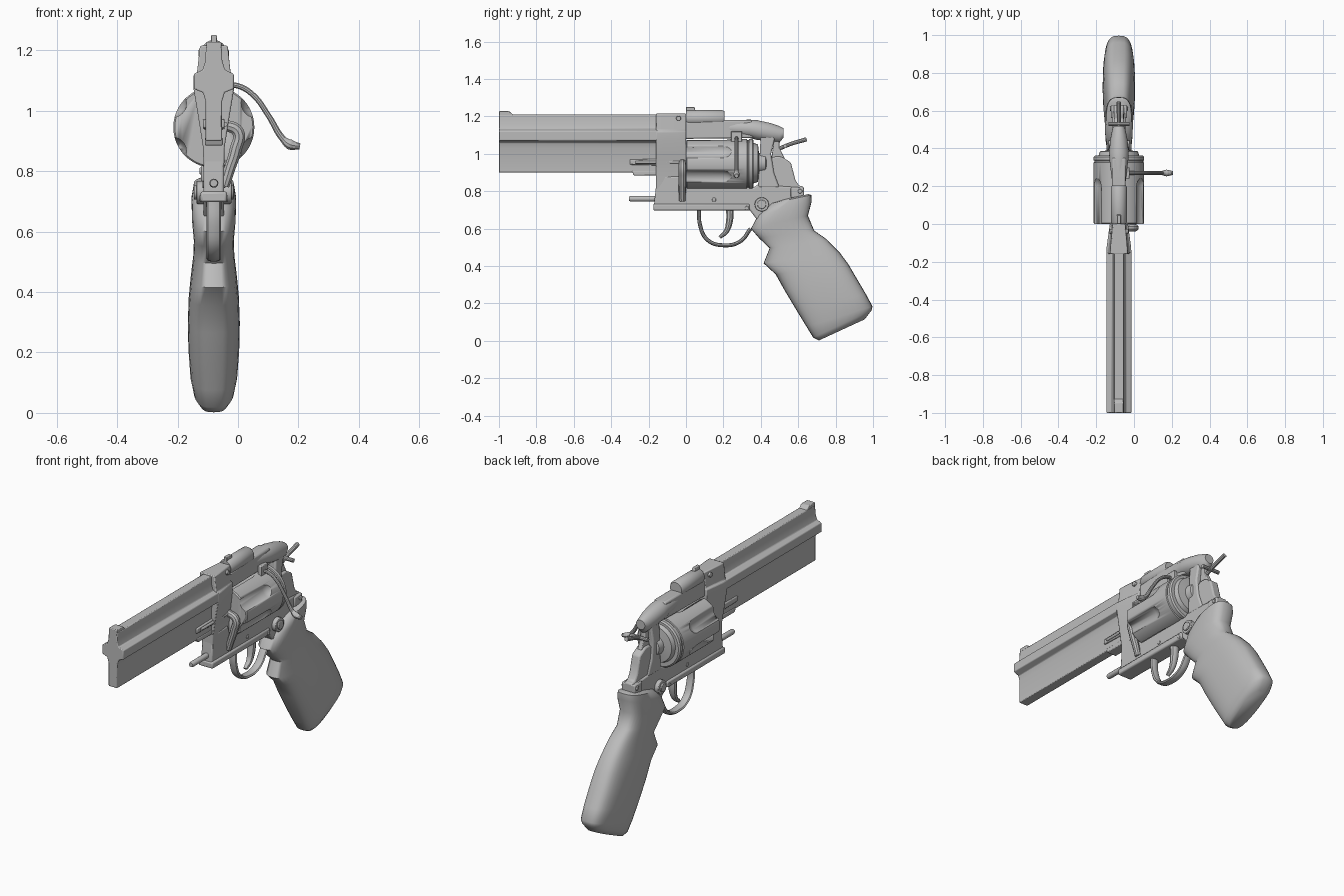
import bpy, bmesh, math
from mathutils import Vector

CX = -0.08  # centre plane of the body
steel = bpy.data.materials.new("grey steel")
steel.diffuse_color = (0.5, 0.5, 0.5, 1)


def finish(ob, bevel=0.0, angle=35, segs=2):
    ob.data.materials.clear()
    ob.data.materials.append(steel)
    bpy.ops.object.select_all(action='DESELECT')
    bpy.context.view_layer.objects.active = ob
    ob.select_set(True)
    if bevel:
        m = ob.modifiers.new("bevel", 'BEVEL')
        m.width, m.segments, m.limit_method = bevel, segs, 'ANGLE'
        m.angle_limit = math.radians(30)
    bpy.ops.object.shade_smooth_by_angle(angle=math.radians(angle))
    return ob


def loft(name, rings, bevel=0.0, angle=35):
    """Skin a list of closed rings and cap both ends."""
    bm = bmesh.new()
    vs = [[bm.verts.new(p) for p in r] for r in rings]
    n = len(vs[0])
    for a, b in zip(vs, vs[1:]):
        for i in range(n):
            bm.faces.new((a[i], a[(i + 1) % n], b[(i + 1) % n], b[i]))
    bm.faces.new(vs[0])
    bm.faces.new(vs[-1])
    bmesh.ops.recalc_face_normals(bm, faces=bm.faces)
    me = bpy.data.meshes.new(name)
    bm.to_mesh(me)
    bm.free()
    ob = bpy.data.objects.new(name, me)
    bpy.context.collection.objects.link(ob)
    return finish(ob, bevel, angle)


def plate(name, pts, half, bevel=0.008, cx=CX):
    """Side outline in (y, z) given thickness across x."""
    return loft(name, [[(cx + s * half, y, z) for y, z in pts] for s in (-1, 1)], bevel)


def section(name, half_pts, stations, bevel=0.006):
    """Mirrored (x, z) cross-section run along y; stations are (y, x scale)."""
    full = half_pts + [(-x, z) for x, z in reversed(half_pts)]
    return loft(name, [[(CX + x * s, y, z) for x, z in full] for y, s in stations], bevel)


def turned(name, prof, axis, centre, n=32, bevel=0.0):
    """Stack of (position, radius) circles along the x or y axis."""
    rings = []
    for t, r in prof:
        ring = []
        for i in range(n):
            a = math.tau * i / n
            u, v = r * math.cos(a), r * math.sin(a)
            ring.append((t, centre[0] + u, centre[1] + v) if axis == 'x'
                        else (centre[0] + u, t, centre[1] + v))
        rings.append(ring)
    return loft(name, rings, bevel)


def tube(name, pts, radius, flat=1.0, cx=None):
    """Smooth rod through points (x, y, z, radius factor)."""
    cu = bpy.data.curves.new(name, 'CURVE')
    cu.dimensions, cu.bevel_depth, cu.bevel_resolution = '3D', radius, 3
    cu.use_fill_caps, cu.resolution_u = True, 6
    sp = cu.splines.new('BEZIER')
    sp.bezier_points.add(len(pts) - 1)
    for bp, p in zip(sp.bezier_points, pts):
        bp.co, bp.radius = p[:3], p[3]
        bp.handle_left_type = bp.handle_right_type = 'AUTO'
    ob = bpy.data.objects.new(name, cu)
    bpy.context.collection.objects.link(ob)
    bpy.ops.object.select_all(action='DESELECT')
    bpy.context.view_layer.objects.active = ob
    ob.select_set(True)
    bpy.ops.object.convert(target='MESH')
    ob = bpy.context.view_layer.objects.active
    for v in ob.data.vertices if cx is not None else []:
        v.co.x = cx + (v.co.x - cx) * flat
    return finish(ob)


# Barrel: tall rib, side flanges and lower blade
section("barrel", [(0.026, 1.21), (0.028, 1.165), (0.037, 1.135), (0.066, 1.122), (0.066, 1.072),
                   (0.036, 1.06), (0.027, 1.03), (0.027, 0.90)], [(-1, 1), (-0.15, 1)], 0.004)
plate("front_sight", [(-1, 1.2), (-1, 1.228), (-0.945, 1.228), (-0.925, 1.21), (-0.925, 1.2)], 0.025, 0.004)
plate("barrel_underlug", [(-0.29, 0.91), (-0.28, 0.885), (-0.14, 0.885), (-0.14, 0.91)], 0.03, 0.004)

# Frame: front block, lower rail, top strap
section("frame_front", [(0.046, 1.215), (0.056, 1.125), (0.067, 1.12), (0.067, 1.07), (0.052, 0.98),
                        (0.036, 0.88), (0.032, 0.72)], [(-0.16, 1), (-0.12, 0.96), (0.0, 0.72)], 0.008)
plate("lower_frame", [(-0.17, 0.70), (-0.17, 0.735), (-0.155, 0.88), (-0.02, 0.88), (0.0, 0.82),
                      (0.36, 0.82), (0.42, 0.86), (0.47, 0.83), (0.62, 0.82), (0.63, 0.77),
                      (0.5, 0.66), (0.4, 0.62), (0.34, 0.70)], 0.034)
plate("bottom_rail", [(-0.175, 0.697), (-0.175, 0.733), (0.34, 0.733), (0.34, 0.697)], 0.044)
plate("top_strap", [(-0.02, 1.08), (-0.02, 1.17), (0.21, 1.18), (0.35, 1.18), (0.36, 1.085)], 0.036)
turned("rear_sight_tube", [(0.0, 0.036), (0.01, 0.042), (0.195, 0.042), (0.205, 0.036)], 'y', (CX, 1.192))
plate("rear_sight_blade", [(0.0, 1.2), (0.0, 1.25), (0.045, 1.25), (0.06, 1.2)], 0.01, 0.003)
turned("strap_pin", [(CX - 0.05, 0.013), (CX + 0.05, 0.013)], 'x', (-0.04, 1.19), 16, 0.003)

# Rounded housing over the hammer, tapering rearward
rings = []
for y, top, bottom, hw in [(0.21, 1.178, 1.10, 0.034), (0.34, 1.183, 1.085, 0.05), (0.38, 1.18, 1.075, 0.052),
                           (0.45, 1.165, 1.065, 0.045), (0.50, 1.148, 1.06, 0.035), (0.52, 1.137, 1.085, 0.028)]:
    m, h = (top + bottom) / 2, (top - bottom) / 2
    rings.append([(CX + hw * math.cos(a), y, m + h * math.sin(a)) for a in [math.tau * i / 24 for i in range(24)]])
loft("hammer_housing", rings)
plate("recoil_shield", [(0.385, 0.82), (0.40, 1.11), (0.48, 1.11), (0.455, 1.0), (0.47, 0.90), (0.50, 0.82)], 0.036)
plate("rear_frame", [(0.42, 0.78), (0.43, 0.95), (0.47, 0.985), (0.51, 0.985), (0.56, 0.955), (0.572, 0.91),
                     (0.585, 0.86), (0.605, 0.83), (0.63, 0.825), (0.63, 0.76)], 0.026)
plate("frame_tang", [(0.56, 0.765), (0.56, 0.82), (0.63, 0.82), (0.63, 0.765)], 0.042, 0.006)

# Hammer with spur and cross bar
plate("hammer", [(0.455, 0.96), (0.47, 1.08), (0.50, 1.07), (0.50, 1.03), (0.53, 0.97)], 0.014, 0.004)
tube("hammer_spur", [(CX, 0.48, 1.02, 1), (CX, 0.56, 1.053, 1), (CX, 0.645, 1.078, 1.1)], 0.011)
tube("hammer_bar", [(CX - 0.055, 0.53, 1.043, 1), (CX + 0.055, 0.53, 1.043, 1)], 0.011)

# Fluted cylinder with back ring and hub
drum = turned("cylinder", [(0.0, 0.129), (0.006, 0.134), (0.325, 0.134), (0.328, 0.129), (0.335, 0.129),
                           (0.338, 0.134), (0.355, 0.134), (0.362, 0.126)], 'y', (CX, 0.945), 72)
for i in range(6):
    a = math.radians(30 + 60 * i)
    cutter = turned("flute_cutter", [(-0.05, 0.048), (0.20, 0.048), (0.225, 0.041), (0.245, 0.025), (0.25, 0.008)],
                    'y', (CX + 0.16 * math.cos(a), 0.945 + 0.16 * math.sin(a)), 24)
    cutter.hide_render = True
    cutter.hide_set(True)
    m = drum.modifiers.new("flute", 'BOOLEAN')
    m.operation, m.object, m.solver = 'DIFFERENCE', cutter, 'EXACT'
    bpy.context.view_layer.objects.active = drum
    bpy.ops.object.modifier_move_to_index(modifier=m.name, index=i)
turned("cylinder_hub", [(0.35, 0.112), (0.385, 0.10), (0.39, 0.055), (0.425, 0.05), (0.43, 0.04)],
       'y', (CX, 0.95))

# Swing-out crane, ejector shroud and lower rod
tube("crane", [(-0.05, -0.02, 0.955, 1), (0.0, -0.02, 0.93, 1.1), (-0.008, -0.02, 0.87, 1.1),
               (-0.03, -0.02, 0.80, 1), (-0.045, -0.02, 0.75, 0.9)], 0.019)
plate("ejector_shroud", [(-0.30, 0.942), (-0.30, 0.97), (-0.02, 0.975), (-0.02, 0.935)], 0.036, 0.005)
turned("ejector_rod", [(-0.27, 0.008), (0.0, 0.008)], 'y', (CX + 0.037, 0.955), 12)
turned("lower_rod", [(-0.305, 0.012), (-0.295, 0.015), (-0.16, 0.015)], 'y', (CX, 0.76), 16)

# Side lever that reaches out to the right
tube("side_lever", [(CX + 0.04, 0.27, 1.085, 1), (0.0, 0.27, 1.082, 1), (0.05, 0.27, 1.052, 1), (0.10, 0.27, 0.985, 1),
                    (0.15, 0.27, 0.905, 1.2), (0.172, 0.27, 0.888, 1.9), (0.205, 0.27, 0.882, 1.1)], 0.0095)
tube("lever_pivot", [(-0.03, 0.20, 1.045, 1), (-0.03, 0.34, 1.045, 1)], 0.014)
plate("lever_mount", [(0.24, 1.03), (0.24, 1.12), (0.30, 1.12), (0.30, 1.03)], 0.012, 0.004, -0.035)

# Trigger guard and trigger
tube("trigger_guard", [(CX, 0.07, 0.715, 1), (CX, 0.075, 0.62, 1), (CX, 0.115, 0.54, 1), (CX, 0.20, 0.511, 1),
                       (CX, 0.29, 0.532, 1), (CX, 0.345, 0.60, 1)], 0.011, 2.2, CX)
tube("trigger", [(CX, 0.235, 0.72, 1.4), (CX, 0.232, 0.64, 1.2), (CX, 0.215, 0.585, 0.9), (CX, 0.18, 0.553, 0.6)],
     0.016, 1.2, CX)

# Screws through the frame
for y, z, r, h in [(0.405, 0.73, 0.038, 0.058), (0.405, 0.73, 0.024, 0.066), (0.15, 0.755, 0.011, 0.038),
                   (0.325, 0.71, 0.011, 0.047), (0.61, 0.80, 0.012, 0.047)]:
    turned("frame_screw", [(CX - h, r), (CX + h, r)], 'x', (y, z), 20, 0.003)

# Grip: rounded sections, front point / back point / half width
grip = [(0.52, 0.755, 0.655, 0.785, 0.045), (0.455, 0.735, 0.67, 0.78, 0.066), (0.385, 0.67, 0.672, 0.745, 0.074),
        (0.347, 0.60, 0.652, 0.67, 0.072), (0.39, 0.55, 0.685, 0.59, 0.066), (0.447, 0.495, 0.75, 0.545, 0.068),
        (0.415, 0.415, 0.82, 0.475, 0.077), (0.48, 0.355, 0.868, 0.41, 0.083), (0.53, 0.265, 0.915, 0.33, 0.086),
        (0.59, 0.165, 0.962, 0.25, 0.084), (0.645, 0.075, 0.997, 0.185, 0.078), (0.68, 0.018, 0.992, 0.163, 0.068),
        (0.71, 0.002, 0.955, 0.115, 0.05)]
rings = []
for fy, fz, by, bz, hw in grip:
    f, b = Vector((CX, fy, fz)), Vector((CX, by, bz))
    ring = []
    for i in range(32):
        c, s = math.cos(math.tau * i / 32), math.sin(math.tau * i / 32)
        u = math.copysign(abs(c) ** 0.75, c)
        w = math.copysign(abs(s) ** 0.65, s)
        ring.append((f + b) / 2 + (b - f) / 2 * u + Vector((hw * w, 0, 0)))
    rings.append(ring)
loft("grip", rings, 0, 60)
